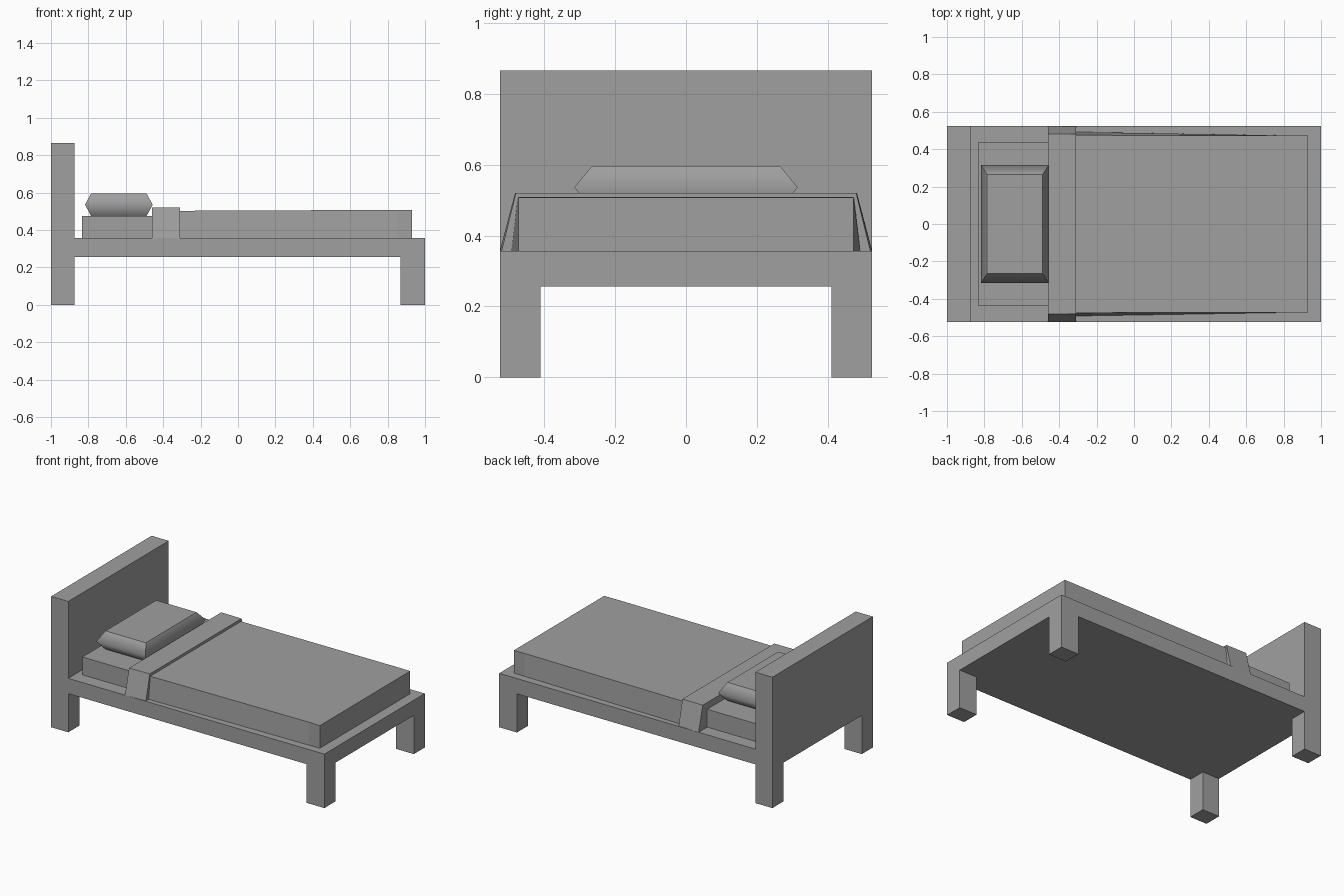
import bpy
import bmesh

cube = bpy.data.objects.get("Cube")
if cube:
    bpy.data.objects.remove(cube, do_unlink=True)

grey = bpy.data.materials.new("plain grey")
grey.use_nodes = True
color = (0.35, 0.35, 0.35, 1)
grey.diffuse_color = color
for node in grey.node_tree.nodes:
    if node.type == "BSDF_PRINCIPLED":
        node.inputs["Base Color"].default_value = color


def finish(name, bm):
    bmesh.ops.recalc_face_normals(bm, faces=bm.faces[:])
    mesh = bpy.data.meshes.new(name)
    bm.to_mesh(mesh)
    bm.free()
    mesh.materials.append(grey)
    obj = bpy.data.objects.new(name, mesh)
    bpy.context.collection.objects.link(obj)
    return obj


def loft(bm, rings):
    """Skin a list of four-point rings and cap both ends."""
    loops = [[bm.verts.new(p) for p in ring] for ring in rings]
    for a, b in zip(loops, loops[1:]):
        for i in range(4):
            j = (i + 1) % 4
            bm.faces.new((a[i], a[j], b[j], b[i]))
    bm.faces.new(loops[0])
    bm.faces.new(loops[-1])


def bedding(name, sections):
    """Loft along x from sections of (x, half bottom, half top, top height)."""
    bm = bmesh.new()
    loft(bm, [[(x, -low, DECK), (x, low, DECK), (x, high, top), (x, -high, top)]
              for x, low, high, top in sections])
    return finish(name, bm)


def extrude(bm, faces, dz):
    result = bmesh.ops.extrude_face_region(bm, geom=faces)["geom"]
    verts = [v for v in result if isinstance(v, bmesh.types.BMVert)]
    bmesh.ops.translate(bm, verts=verts, vec=(0, 0, dz))
    left = [f for f in faces if f.is_valid]
    if left:
        bmesh.ops.delete(bm, geom=left, context="FACES_ONLY")


# Bedstead: a slab with legs drawn down and the headboard drawn up
HALF_WIDTH, DECK, UNDERSIDE, HEAD_TOP = 0.525, 0.357, 0.256, 0.866
HEAD_X, FOOT_X, LEG_Y = -0.875, 0.87, 0.41
bm = bmesh.new()
bmesh.ops.create_cube(bm, size=2)
for v in bm.verts:
    v.co.y *= HALF_WIDTH
    v.co.z = DECK if v.co.z > 0 else UNDERSIDE
for point, normal in (((HEAD_X, 0, 0), (1, 0, 0)), ((FOOT_X, 0, 0), (1, 0, 0)),
                      ((0, LEG_Y, 0), (0, 1, 0)), ((0, -LEG_Y, 0), (0, 1, 0))):
    bmesh.ops.bisect_plane(bm, geom=bm.verts[:] + bm.edges[:] + bm.faces[:],
                           plane_co=point, plane_no=normal)
bm.normal_update()
corners, head = [], []
for f in bm.faces:
    c = f.calc_center_median()
    if f.normal.z < -0.5 and abs(c.y) > LEG_Y and not HEAD_X < c.x < FOOT_X:
        corners.append(f)
    elif f.normal.z > 0.5 and c.x < HEAD_X:
        head.append(f)
extrude(bm, corners, -UNDERSIDE)
extrude(bm, head, HEAD_TOP - DECK)
bmesh.ops.dissolve_limit(bm, angle_limit=0.01, verts=bm.verts[:], edges=bm.edges[:])
finish("bedstead", bm)

# Mattress, blanket and the folded band across it
bedding("mattress", [(-0.835, 0.435, 0.435, 0.475), (0.9, 0.435, 0.435, 0.475)])
bedding("blanket", [(-0.31, 0.492, 0.475, 0.503), (0.85, 0.473, 0.472, 0.508),
                    (0.93, 0.472, 0.472, 0.507)])
bedding("blanket_fold", [(-0.46, 0.525, 0.482, 0.52), (-0.31, 0.52, 0.48, 0.52)])

# Pillow: bulging block with a soft seam round its middle
bm = bmesh.new()
rings = []
for z, hx, hy in ((0.475, 0.148, 0.265), (0.536, 0.181, 0.315), (0.596, 0.148, 0.265)):
    rings.append([(-0.637 + sx * hx, sy * hy, z)
                  for sx, sy in ((-1, -1), (1, -1), (1, 1), (-1, 1))])
loft(bm, rings)
for f in bm.faces:
    f.smooth = True
for e in bm.edges:
    e.smooth = all(abs(v.co.z - 0.536) < 0.001 for v in e.verts)
finish("pillow", bm)
